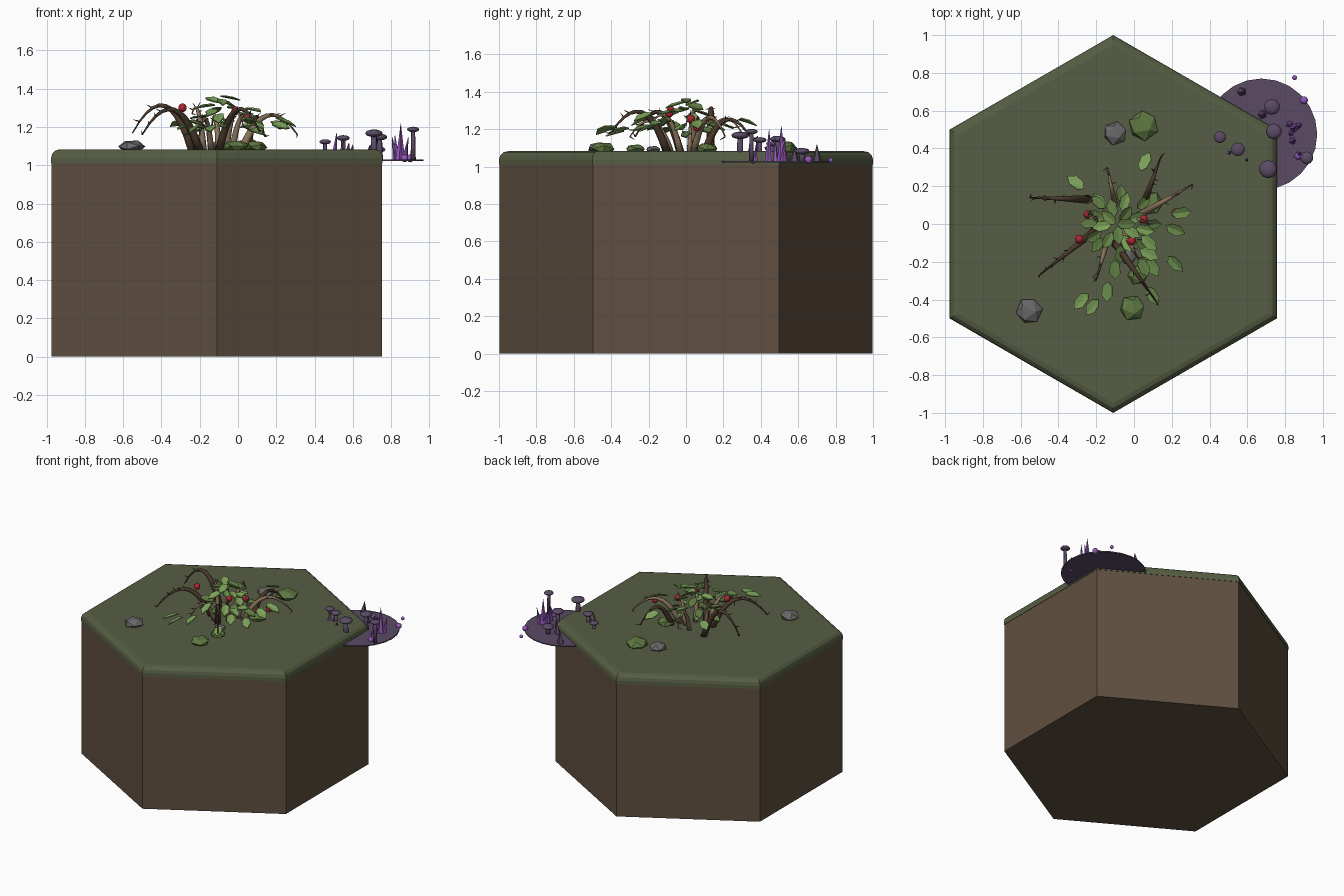
import bpy, bmesh, math, random
from mathutils import Vector, Matrix

if "Cube" in bpy.data.objects:
    bpy.data.objects.remove(bpy.data.objects["Cube"])

random.seed(4)


def mat(name, r, g, b):
    m = bpy.data.materials.new(name)
    m.diffuse_color = (r, g, b, 1)
    m.use_nodes = True
    m.node_tree.nodes["Principled BSDF"].inputs["Base Color"].default_value = m.diffuse_color
    return m


SOIL = mat("soil brown", .115, .078, .050)
GRASS = mat("grass green", .092, .110, .056)
GLOOM = mat("dusky purple", .105, .070, .130)
CRYSTAL = mat("crystal purple", .30, .10, .50)
BARK = mat("dark bark", .072, .042, .026)
TWIG = mat("tan bark", .25, .17, .105)
LEAF = mat("leaf green", .20, .36, .10)
MOSS = mat("moss green", .115, .19, .055)
ROCK = mat("rock grey", .14, .14, .14)
BERRY = mat("berry red", .42, .02, .03)


def finish(name, bm, material, smooth=False):
    bmesh.ops.recalc_face_normals(bm, faces=bm.faces)
    me = bpy.data.meshes.new(name)
    bm.to_mesh(me)
    bm.free()
    me.materials.append(material)
    ob = bpy.data.objects.new(name, me)
    bpy.context.collection.objects.link(ob)
    for p in me.polygons:
        p.use_smooth = smooth
    return ob


def cone(bm, base, tip, r1, r2, n=6):
    """Tapered cylinder between two points."""
    a, b = Vector(base), Vector(tip)
    d = b - a
    m = Matrix.Translation((a + b) / 2) @ d.to_track_quat('Z', 'Y').to_matrix().to_4x4()
    bmesh.ops.create_cone(bm, cap_ends=True, segments=n, radius1=r1, radius2=r2,
                          depth=d.length, matrix=m)


def ball(bm, c, r, squash=1, u=10, v=6):
    m = Matrix.Translation(c) @ Matrix.Diagonal((1, 1, squash, 1))
    bmesh.ops.create_uvsphere(bm, u_segments=u, v_segments=v, radius=r, matrix=m)


def prism(name, material, radius, z0, z1, bevel=0):
    bm = bmesh.new()
    bmesh.ops.create_cone(bm, cap_ends=True, segments=6, radius1=radius, radius2=radius,
                          depth=z1 - z0, matrix=Matrix.Translation((-.11, 0, (z0 + z1) / 2)))
    for v in bm.verts:      # corners point along y
        x, y = v.co.x + .11, v.co.y
        ang = round((math.atan2(y, x) - math.pi / 6) / (math.pi / 3)) * math.pi / 3 + math.pi / 6
        v.co.x, v.co.y = -.11 + radius * math.cos(ang), radius * math.sin(ang)
    if bevel:
        edges = [e for e in bm.edges if all(v.co.z > z1 - .001 for v in e.verts)]
        bmesh.ops.bevel(bm, geom=edges, offset=bevel, segments=3, profile=.5, affect='EDGES')
    return finish(name, bm, material)


# Hexagonal ground block with a rounded turf layer
prism("soil_block", SOIL, .997, 0, 1.02)
prism("turf_layer", GRASS, 1.0, 1.012, 1.083, .045)

# Round gloomy patch over one edge
bm = bmesh.new()
bmesh.ops.create_cone(bm, cap_ends=True, segments=24, radius1=.295, radius2=.295, depth=.008,
                      matrix=Matrix.Translation((.675, .475, 1.026)))
finish("gloom_patch", bm, GLOOM)

# Mushrooms: x, y, top, cap radius
bm = bmesh.new()
for x, y, z, r in [(.455, .46, 1.135, .032), (.55, .395, 1.155, .036), (.73, .62, 1.095, .042),
                   (.74, .49, 1.16, .042), (.71, .29, 1.18, .048), (.915, .35, 1.2, .034)]:
    cone(bm, (x, y, 1.025), (x, y, z - .012), r * .42, r * .3, 7)
    ball(bm, (x, y, z - .013), r, .42)
finish("mushrooms", bm, GLOOM, True)

# Crystal spikes: x, y, height, radius, lean
bm = bmesh.new()
for x, y, h, r, lean in [(.85, .51, .19, .024, 0), (.825, .53, .12, .018, -.02), (.84, .44, .17, .02, .01),
                         (.87, .52, .12, .016, .02), (.87, .37, .09, .014, .015), (.83, .48, .13, .016, -.01),
                         (.5, .375, .14, .017, .015), (.53, .37, .1, .014, .02)]:
    cone(bm, (x, y, 1.028), (x + lean, y + lean / 2, 1.028 + h), r, .001, 5)
finish("crystals", bm, CRYSTAL)
bm = bmesh.new()
for x, y, h in [(.57, .70, .09), (.59, .34, .08), (.68, .58, .08)]:
    cone(bm, (x, y, 1.028), (x + .01, y, 1.028 + h), .025, .001, 5)
finish("dark_spikes", bm, GLOOM)
bm = bmesh.new()
for x, y, r in [(.85, .775, .013), (.9, .655, .021), (.87, .36, .02)]:
    ball(bm, (x, y, 1.03 + r * .3), r)
finish("spore_balls", bm, CRYSTAL, True)

# Faceted stones
def stones(name, material, spots):
    bm = bmesh.new()
    for x, y, r in spots:
        m = (Matrix.Translation((x, y, 1.083 + r * .2)) @ Matrix.Diagonal((1, 1, .5, 1))
             @ Matrix.Rotation(random.uniform(0, 6), 4, 'Z') @ Matrix.Rotation(.5, 4, 'X'))
        bmesh.ops.create_icosphere(bm, subdivisions=1, radius=r, matrix=m)
    finish(name, bm, material)


stones("grey_stones", ROCK, [(-.555, -.46, .072), (-.1, .48, .065), (-.03, -.175, .042)])
stones("mossy_stones", MOSS, [(.05, .52, .082), (-.01, -.445, .07), (.02, -.27, .055), (.09, .11, .065)])


# Arching branches: tapered tubes with short thorny twigs
def branches(name, material, specs):
    bm = bmesh.new()
    for bx, by, tx, ty, peak, tipz, r in specs:
        a, e = Vector((bx, by, 1.075)), Vector((tx, ty, tipz))
        lift = 2 * (peak - 1.075) - (tipz - 1.075) * .5
        c = a.lerp(e, .42)
        c.z = 1.075 + lift
        n, rings, pts = 10, [], []
        for i in range(n + 1):
            t = i / n
            p = a * (1 - t) ** 2 + c * 2 * t * (1 - t) + e * t * t
            tan = (c - a) * (1 - t) + (e - c) * t
            q = tan.to_track_quat('Z', 'Y')
            rad = r * (1 - .85 * t)
            rings.append([bm.verts.new(p + q @ Vector((rad * math.cos(k * math.pi / 3),
                                                       rad * math.sin(k * math.pi / 3), 0)))
                          for k in range(6)])
            if i >= 5:
                d = Vector((random.uniform(-1, 1), random.uniform(-1, 1), random.uniform(-.3, 1))).normalized()
                cone(bm, p, p + d * .034 + tan.normalized() * .012, .0045, .001, 4)
        for u, v in zip(rings, rings[1:]):
            for k in range(6):
                bm.faces.new((u[k], u[(k + 1) % 6], v[(k + 1) % 6], v[k]))
        bm.faces.new(rings[0])
        bm.faces.new(rings[-1])
    finish(name, bm, material, True)


branches("dark_branches", BARK, [
    (-.24, .13, -.55, .14, 1.31, 1.17, .023), (-.2, -.03, -.5, -.27, 1.29, 1.16, .023),
    (-.1, -.1, .11, -.40, 1.29, 1.18, .023), (.05, .1, .14, .35, 1.25, 1.15, .022)])
branches("tan_branches", TWIG, [
    (.02, .04, .31, .21, 1.26, 1.16, .022), (-.14, -.08, -.2, -.3, 1.24, 1.16, .018),
    (-.1, .1, -.14, .3, 1.25, 1.18, .018), (-.18, .02, -.24, .05, 1.28, 1.27, .018),
    (-.06, -.03, .03, -.2, 1.27, 1.2, .018), (-.03, .05, .08, .0, 1.26, 1.22, .018)])


# Pointed folded leaves
def leaf(bm, pos, yaw, pitch, roll, size):
    m = (Matrix.Translation(pos) @ Matrix.Rotation(yaw, 4, 'Z') @ Matrix.Rotation(pitch, 4, 'Y')
         @ Matrix.Rotation(roll, 4, 'X'))
    outline = [(-.5, 0), (-.3, .22), (.15, .26), (.5, 0), (.15, -.26), (-.3, -.22)]
    top, low = ([bm.verts.new(m @ Vector((x * size, y * size, h + abs(y) * size * .25)))
                 for x, y in outline] for h in (.003, -.003))
    for ring in (top, low):
        bm.faces.new(ring[:4])
        bm.faces.new([ring[0], ring[3], ring[4], ring[5]])
    for k in range(6):
        bm.faces.new((top[k], top[(k + 1) % 6], low[(k + 1) % 6], low[k]))


outer = [(-.31, .22), (.06, .33), (-.14, -.36), (-.28, -.41), (-.22, -.44), (.1, -.38), (.22, -.21),
         (.22, -.03), (.25, .06), (.08, -.16), (.05, -.23), (.08, -.1), (-.1, -.24), (.1, -.23)]
light, dark = bmesh.new(), bmesh.new()
for x, y in outer:
    d = math.hypot(x + .09, y)
    leaf(light, (x, y, 1.32 - .28 * d + random.uniform(-.03, .03)),
         math.atan2(y, x + .09) + random.uniform(-.4, .4), random.uniform(.1, .45),
         random.uniform(-.4, .4), .115)
for i in range(15):
    a = i * 2.4
    d = .05 + .008 * i
    leaf(light if i % 3 else dark, (-.09 + d * math.cos(a), d * math.sin(a) * .9, 1.35 - .011 * i),
         a, random.uniform(-.3, .4), random.uniform(-.5, .5), .105)
for i in range(8):
    a = i * .785
    leaf(dark, (-.07 + .17 * math.cos(a), .16 * math.sin(a), 1.17 + .02 * (i % 4)), a, .3, .3, .1)
finish("light_leaves", light, LEAF)
finish("shaded_leaves", dark, MOSS)

# Berries
bm = bmesh.new()
for c in [(-.29, -.08, 1.30), (-.245, .05, 1.185), (.05, .025, 1.255), (.22, .06, 1.21), (-.012, -.09, 1.285)]:
    ball(bm, c, .023)
finish("berries", bm, BERRY, True)
